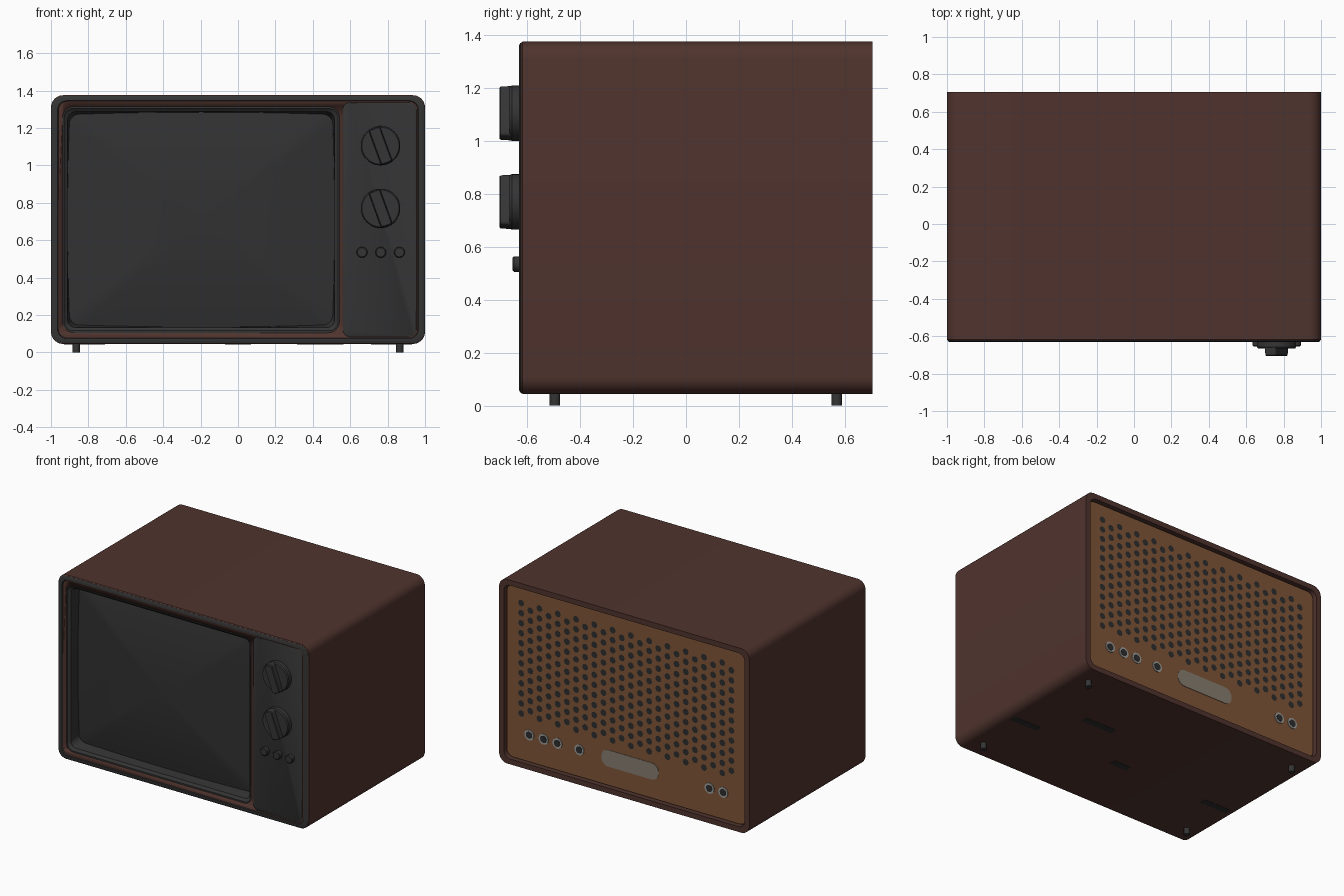
import bpy, bmesh, math
from mathutils import Matrix

if "Cube" in bpy.data.objects:
    bpy.data.objects.remove(bpy.data.objects["Cube"])


def material(name, rgb):
    m = bpy.data.materials.new(name)
    m.diffuse_color = (*rgb, 1)
    m.use_nodes = True
    m.node_tree.nodes["Principled BSDF"].inputs["Base Color"].default_value = m.diffuse_color
    return m


BROWN = material("dark_brown_wood", (0.08, 0.034, 0.027))
BLACK = material("black_plastic", (0.035, 0.035, 0.035))
GLASS = material("dark_glass", (0.031, 0.031, 0.031))
TAN = material("tan_hardboard", (0.21, 0.09, 0.038))
HOLE = material("vent_black", (0.027, 0.027, 0.027))
METAL = material("grey_metal", (0.33, 0.33, 0.32))
LABEL = material("label_grey", (0.24, 0.205, 0.16))


def finish(name, bm, mat):
    bmesh.ops.recalc_face_normals(bm, faces=bm.faces)
    me = bpy.data.meshes.new(name)
    bm.to_mesh(me)
    bm.free()
    me.materials.append(mat)
    ob = bpy.data.objects.new(name, me)
    bpy.context.collection.objects.link(ob)
    bpy.ops.object.select_all(action='DESELECT')
    ob.select_set(True)
    bpy.context.view_layer.objects.active = ob
    bpy.ops.object.shade_smooth_by_angle(angle=math.radians(35))
    return ob


def rrect(cx, cz, hw, hz, r, bow=0.0, n=6, side=0, turn=0.0):
    """Rounded rectangle in the xz plane, optionally with bowed sides."""
    pts = []
    for k, (sx, sz) in enumerate(((1, 1), (-1, 1), (-1, -1), (1, -1))):
        for i in range(n + 1):
            a = math.pi / 2 * (k + i / n)
            pts.append((sx * (hw - r) + r * math.cos(a), sz * (hz - r) + r * math.sin(a)))
    if side:
        full = []
        for i, p in enumerate(pts):
            full.append(p)
            if i % (n + 1) == n:
                q = pts[(i + 1) % len(pts)]
                for j in range(1, side):
                    t = j / side
                    full.append((p[0] + (q[0] - p[0]) * t, p[1] + (q[1] - p[1]) * t))
        pts = full
    out = []
    c, s = math.cos(turn), math.sin(turn)
    for x, z in pts:
        u, v = x / hw, z / hz
        x, z = x + bow * u * (1 - v * v), z + bow * v * (1 - u * u)
        out.append((cx + x * c - z * s, cz + x * s + z * c))
    return out


def circle(cx, cz, r, n=32):
    return [(cx + r * math.cos(2 * math.pi * i / n), cz + r * math.sin(2 * math.pi * i / n))
            for i in range(n)]


def loft(name, mat, loops):
    """Closed solid through (points, y) sections."""
    bm = bmesh.new()
    rings = [[bm.verts.new((x, y, z)) for x, z in pts] for pts, y in loops]
    for a, b in zip(rings, rings[1:]):
        for i in range(len(a)):
            j = (i + 1) % len(a)
            bm.faces.new((a[i], a[j], b[j], b[i]))
    bm.faces.new(rings[0])
    bm.faces.new(rings[-1])
    return finish(name, bm, mat)


CZ = 0.71
# wooden cabinet, with recess at the back
loft("cabinet", BROWN, [
    (rrect(0, CZ, 0.994, 0.659, 0.06), -0.625),
    (rrect(0, CZ, 1.0, 0.665, 0.065), -0.618),
    (rrect(0, CZ, 1.0, 0.665, 0.065), 0.705),
    (rrect(0, CZ, 0.962, 0.627, 0.05), 0.705),
    (rrect(0, CZ, 0.962, 0.627, 0.05), 0.665),
    (rrect(0, CZ, 0.962, 0.627, 0.05), -0.40),
][:5] + [])

# front bezel: rim, recessed face, stepped screen opening
SX = -0.1975


def band(cx, hw, hz, r, y, bow=0.0):
    return rrect(cx, CZ, hw, hz, r, bow, side=8), y


# cabinet front is cut back behind the screen by a dark well inside the bezel
cab = bpy.data.objects["cabinet"]
cutter = loft("screen_well_cutter", BLACK, [
    (rrect(SX, CZ, 0.74, 0.605, 0.06), -0.8),
    (rrect(SX, CZ, 0.74, 0.605, 0.06), -0.45)])
cutter.hide_render = True
cutter.hide_viewport = True
mod = cab.modifiers.new("screen_well", 'BOOLEAN')
mod.object = cutter
mod.solver = 'EXACT'
bpy.context.view_layer.objects.active = cab
bpy.ops.object.modifier_apply(modifier=mod.name)
bpy.data.objects.remove(cutter)

loft("front_bezel", BLACK, [
    band(SX, 0.735, 0.60, 0.05, -0.47),
    band(SX, 0.735, 0.60, 0.05, -0.60),
    band(0, 0.99, 0.655, 0.058, -0.605),
    band(0, 0.996, 0.661, 0.06, -0.626),
    band(0, 0.985, 0.65, 0.055, -0.631),
    band(0, 0.965, 0.636, 0.05, -0.631),
    band(0, 0.957, 0.63, 0.046, -0.619),
    band(SX, 0.732, 0.594, 0.046, -0.619),
    band(SX, 0.722, 0.584, 0.042, -0.608),
    band(SX, 0.714, 0.577, 0.042, -0.604),
    band(SX, 0.702, 0.562, 0.05, -0.525, 0.012),
    band(SX, 0.70, 0.56, 0.05, -0.50, 0.012),
])

# bulging picture tube glass
glass = [band(SX, 0.705, 0.565, 0.05, -0.50, 0.012)]
for s in (1, 0.9, 0.75, 0.6, 0.45, 0.3, 0.15, 0.03):
    pts = rrect(0, 0, 0.705, 0.565, 0.05, 0.012, side=8)
    glass.append(([(SX + x * s, CZ + z * s) for x, z in pts], -0.525 - 0.06 * (1 - s * s)))
loft("screen_glass", GLASS, glass)

# control panel plate
loft("control_panel", BLACK, [
    (rrect(0.757, CZ, 0.198, 0.628, 0.04), -0.61),
    (rrect(0.757, CZ, 0.198, 0.628, 0.04), -0.624),
    (rrect(0.757, CZ, 0.194, 0.624, 0.038), -0.627)])

# dials with slanted grips
for label, z in (("upper", 1.105), ("lower", 0.77)):
    loft(label + "_dial", BLACK, [
        (circle(0.762, z, 0.105, 40), -0.615), (circle(0.762, z, 0.105, 40), -0.658),
        (circle(0.762, z, 0.099, 40), -0.666)])
    loft(label + "_dial_grip", BLACK, [
        (rrect(0.762, z, 0.033, 0.101, 0.012, turn=math.radians(20)), -0.66),
        (rrect(0.762, z, 0.031, 0.099, 0.012, turn=math.radians(20)), -0.700),
        (rrect(0.762, z, 0.027, 0.095, 0.010, turn=math.radians(20)), -0.705)])

# push buttons
for i in range(3):
    x = 0.663 + 0.1 * i
    loft(f"push_button_{i + 1}", BLACK, [
        (circle(x, 0.535, 0.029, 24), -0.615), (circle(x, 0.535, 0.029, 24), -0.650),
        (circle(x, 0.535, 0.024, 24), -0.655)])

# back panel
loft("back_panel", TAN, [
    (rrect(0, CZ, 0.955, 0.62, 0.05), 0.655), (rrect(0, CZ, 0.955, 0.62, 0.05), 0.680)])

# staggered vent holes
bm = bmesh.new()
for c in range(24):
    odd = c % 2
    for r in range(12 - odd):
        x = 0.84 - c * 1.68 / 23
        z = 1.22 - (r + 0.5 * odd) * 0.0725
        bm.faces.new([bm.verts.new((px, 0.6815, pz)) for px, pz in reversed(circle(x, z, 0.024, 8))])
vents = finish("vent_holes", bm, HOLE)
for p in vents.data.polygons:
    if p.normal.y < 0:
        p.flip()

# sockets on the back
for i, x in enumerate((0.775, 0.66, 0.55, 0.375, -0.665, -0.775)):
    loft(f"socket_ring_{i + 1}", METAL, [
        (circle(x, 0.285, 0.038, 20), 0.675), (circle(x, 0.285, 0.038, 20), 0.685)])
    loft(f"socket_hole_{i + 1}", HOLE, [
        (circle(x, 0.285, 0.025, 16), 0.680), (circle(x, 0.285, 0.025, 16), 0.687)])

# blank rating plate
loft("rating_plate", LABEL, [
    (rrect(-0.03, 0.285, 0.228, 0.06, 0.055), 0.677), (rrect(-0.03, 0.285, 0.228, 0.06, 0.055), 0.683)])

# feet
for fx, sx in (("left", -1), ("right", 1)):
    for fy, y in (("front", -0.495), ("back", 0.57)):
        bm = bmesh.new()
        bmesh.ops.create_cone(bm, cap_ends=True, segments=16, radius1=0.02, radius2=0.02,
                              depth=0.06, matrix=Matrix.Translation((sx * 0.865, y, 0.03)))
        finish(f"{fy}_{fx}_foot", bm, BLACK)

# dark slots under the cabinet
for i, (x, y, w) in enumerate(((0.82, -0.12, 0.22), (0.44, 0.17, 0.25), (0, -0.14, 0.14), (-0.82, -0.15, 0.22))):
    bm = bmesh.new()
    bmesh.ops.create_cube(bm, size=1, matrix=Matrix.Translation((x, y, 0.0455)) @ Matrix.Diagonal((w, 0.05, 0.004, 1)))
    finish(f"bottom_slot_{i + 1}", bm, HOLE)
